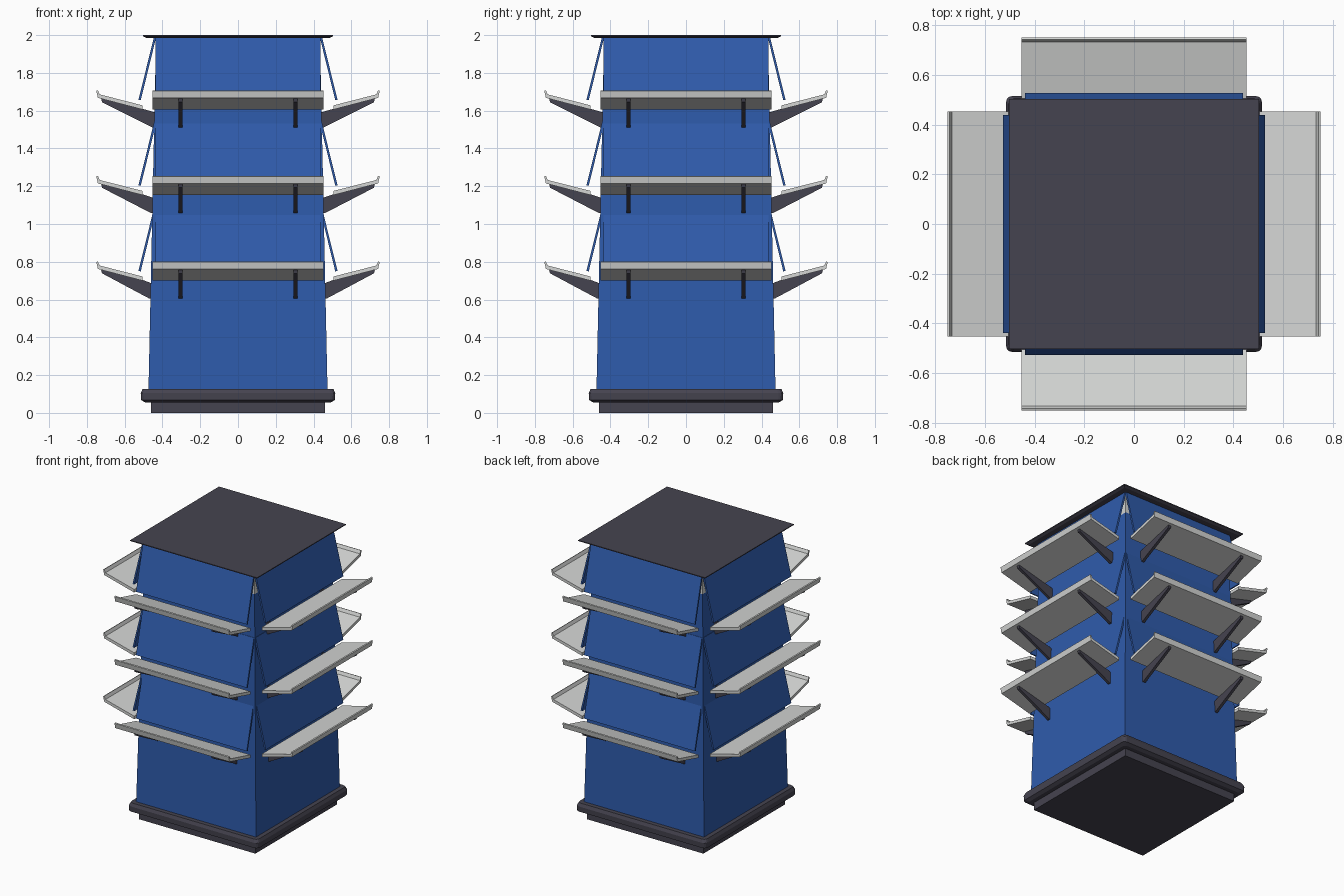
import bpy, bmesh, math
from mathutils import Matrix

if "Cube" in bpy.data.objects:
    bpy.data.objects.remove(bpy.data.objects["Cube"])


def material(name, rgb):
    m = bpy.data.materials.new(name)
    m.diffuse_color = (*rgb, 1)
    m.use_nodes = True
    m.node_tree.nodes["Principled BSDF"].inputs["Base Color"].default_value = m.diffuse_color
    return m


BLUE = material("blue", (0.028, 0.105, 0.41))
DARK = material("charcoal", (0.06, 0.057, 0.08))
GREY = material("light_grey", (0.66, 0.67, 0.66))


def finish(name, bm, mat):
    bmesh.ops.recalc_face_normals(bm, faces=bm.faces)
    me = bpy.data.meshes.new(name)
    bm.to_mesh(me)
    bm.free()
    me.materials.append(mat)
    ob = bpy.data.objects.new(name, me)
    bpy.context.collection.objects.link(ob)
    return ob


def stacked(name, levels, mat, corner=0.0):
    """Square solid from (half width, height) levels, with optional rounded corners."""
    bm = bmesh.new()
    rings = []
    for h, z in levels:
        ring = []
        for k in range(4):
            if corner:
                mid = math.radians(45 + 90 * k)
                c = (h - corner) * math.sqrt(2)
                for j in range(4):
                    a = math.radians(90 * k + 30 * j)
                    ring.append(bm.verts.new((c * math.cos(mid) + corner * math.cos(a),
                                              c * math.sin(mid) + corner * math.sin(a), z)))
            else:
                a = math.radians(45 + 90 * k)
                r = h * math.sqrt(2)
                ring.append(bm.verts.new((r * math.cos(a), r * math.sin(a), z)))
        rings.append(ring)
    n = len(rings[0])
    for lo, hi in zip(rings, rings[1:]):
        for i in range(n):
            bm.faces.new((lo[i], lo[(i + 1) % n], hi[(i + 1) % n], hi[i]))
    bm.faces.new(rings[0])
    bm.faces.new(rings[-1])
    return finish(name, bm, mat)


def four_sided(name, profile, spans, dz, mat):
    """Extrude an (outward, height) profile over each span, on all four sides."""
    bm = bmesh.new()
    for k in range(4):
        rot = Matrix.Rotation(math.radians(90 * k), 4, 'Z')
        for a, b in spans:
            new = [[bm.verts.new(rot @ Matrix.Translation((r, y, z + dz)).to_translation())
                    for r, z in profile] for y in (a, b)]
            n = len(profile)
            bm.faces.new(new[0])
            bm.faces.new(new[1])
            for i in range(n):
                j = (i + 1) % n
                bm.faces.new((new[0][i], new[0][j], new[1][j], new[1][i]))
    return finish(name, bm, mat)


# Base, tapered body and roof
stacked("plinth", [(0.46, 0), (0.46, 0.06)], DARK)
stacked("base_slab", [(0.49, 0.055), (0.513, 0.068), (0.515, 0.105), (0.505, 0.127)], DARK, 0.025)
stacked("body", [(0.474, 0.12), (0.437, 1.84)], BLUE)
stacked("upper_core", [(0.437, 1.84), (0.433, 1.99)], GREY)
stacked("roof", [(0.485, 1.985), (0.502, 1.994), (0.502, 2.0)], DARK)

PANEL = [(0.434, 1.985), (0.446, 1.985), (0.527, 1.658), (0.515, 1.655)]
SHELF = [(0.505, 1.606), (0.742, 1.668), (0.75, 1.705), (0.742, 1.708),
         (0.732, 1.686), (0.505, 1.628)]
BRACKET = [(0.43, 1.508), (0.455, 1.512), (0.72, 1.645), (0.725, 1.665),
           (0.505, 1.61), (0.43, 1.588)]

# Three tiers of sloping panels, lipped shelves and shelf brackets
for i, tier in enumerate(("top", "middle", "lower")):
    dz = -0.453 * i
    four_sided(tier + "_panels", PANEL, [(-0.438, 0.438)], dz, BLUE)
    four_sided(tier + "_shelves", SHELF, [(-0.452, 0.452)], dz, GREY)
    reach = 0.008 * i
    bracket = [(r + (reach if r < 0.46 else 0), z) for r, z in BRACKET]
    four_sided(tier + "_brackets", bracket, [(-0.315, -0.295), (0.295, 0.315)], dz, DARK)
